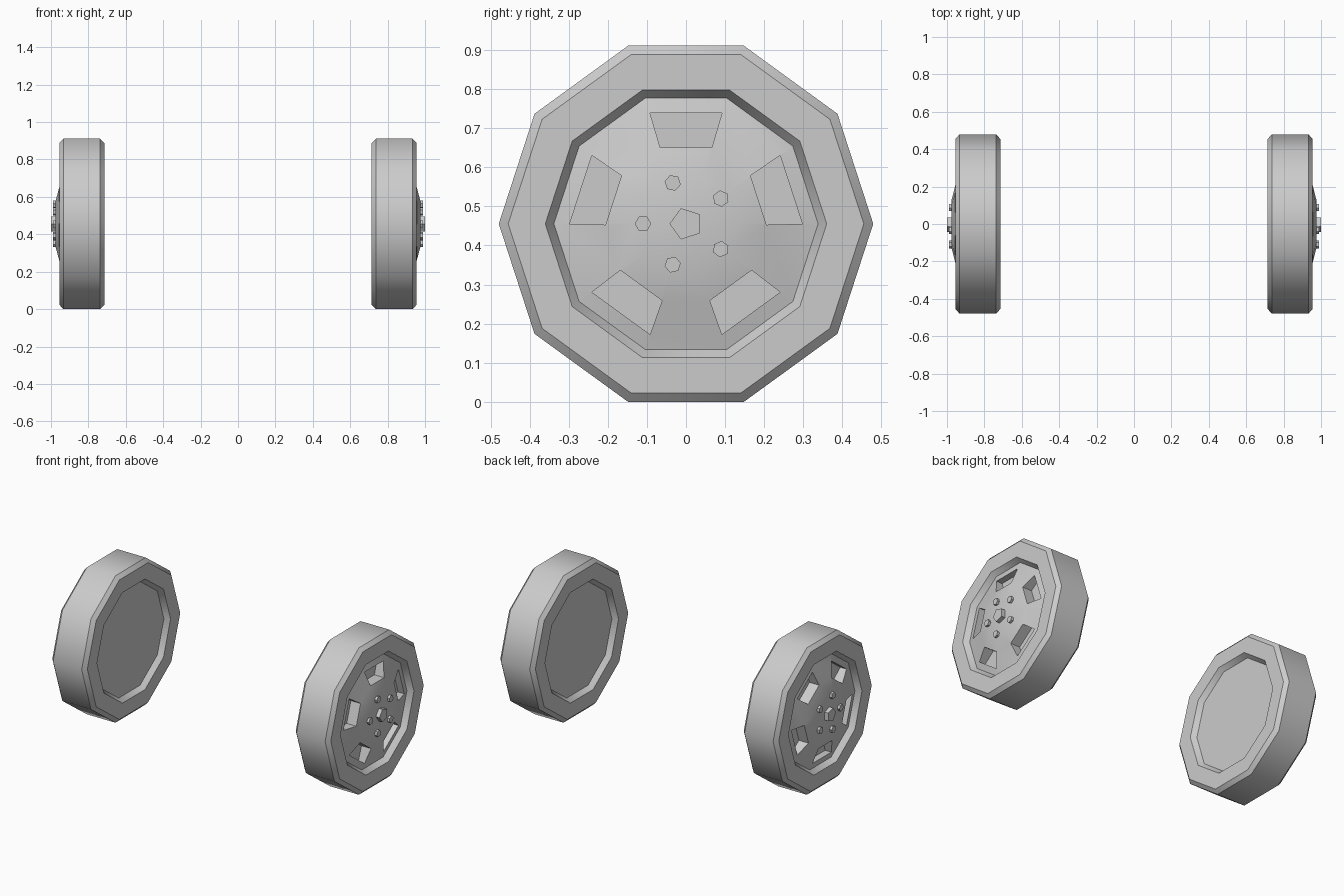
import bpy, bmesh
from math import cos, sin, pi, radians
from mathutils import Matrix, Vector

if "Cube" in bpy.data.objects:
    bpy.data.objects.remove(bpy.data.objects["Cube"])

AXLE_Z = 0.4555
SIDES = 10


def ring(r, n, start=0.0, cy=0.0, cz=0.0):
    return [(cy + r * cos(start + 2 * pi * k / n),
             cz + r * sin(start + 2 * pi * k / n)) for k in range(n)]


def finish(name, bm):
    bmesh.ops.recalc_face_normals(bm, faces=bm.faces[:])
    me = bpy.data.meshes.new(name)
    bm.to_mesh(me)
    bm.free()
    ob = bpy.data.objects.new(name, me)
    bpy.context.collection.objects.link(ob)
    return ob


def loft(bm, sections):
    """Closed solid through sections of (x, outline points)."""
    loops = [[bm.verts.new((x, y, z)) for y, z in pts] for x, pts in sections]
    n = len(loops[0])
    for a, b in zip(loops, loops[1:]):
        for i in range(n):
            bm.faces.new((a[i], a[(i + 1) % n], b[(i + 1) % n], b[i]))
    bm.faces.new(loops[0])
    bm.faces.new(loops[-1])


# Wheel: ten-sided tyre with a flat inner disc and a raised outer disc
profile = [(0.745, 0.338), (0.715, 0.36), (0.715, 0.455), (0.737, 0.479),
           (0.933, 0.479), (0.955, 0.455), (0.955, 0.36), (0.922, 0.338),
           (0.975, 0.13)]
bm = bmesh.new()
loft(bm, [(x, ring(r, SIDES)) for x, r in profile])
wheel = finish("wheel_right", bm)

# Five trapezoid windows sunk into the outer disc
bm = bmesh.new()
for k in range(5):
    c, s = cos(2 * pi * k / 5), sin(2 * pi * k / 5)
    trap = [(-0.092, 0.283), (0.092, 0.283), (0.066, 0.195), (-0.066, 0.195)]
    pts = [(y * c - z * s, y * s + z * c) for y, z in trap]
    loft(bm, [(0.89, pts), (1.1, pts)])
cutter = finish("window_cutter", bm)
cutter.hide_render = True

mod = wheel.modifiers.new("windows", 'BOOLEAN')
mod.operation = 'DIFFERENCE'
mod.solver = 'EXACT'
mod.object = cutter
bpy.context.view_layer.objects.active = wheel
bpy.ops.object.modifier_apply(modifier=mod.name)
bpy.data.objects.remove(cutter)

# Smooth only the shallow corners
bpy.ops.object.select_all(action='DESELECT')
wheel.select_set(True)
bpy.ops.object.shade_smooth_by_angle(angle=radians(38))

# Pentagonal centre cap
bm = bmesh.new()
cap = ring(0.042, 5, pi)
loft(bm, [(0.96, cap), (1.0, cap)])
hub = finish("hub_cap_right", bm)

# Five hexagonal wheel nuts
bm = bmesh.new()
for k in range(5):
    a = pi + 2 * pi * k / 5
    nut = ring(0.021, 6, a, 0.11 * cos(a), 0.11 * sin(a))
    loft(bm, [(0.96, nut), (0.99, nut)])
nuts = finish("wheel_nuts_right", bm)

# Left wheel: the same parts turned half a turn about the y axis
for ob in (wheel, hub, nuts):
    ob.location.z = AXLE_Z
    left = ob.copy()
    left.name = ob.name.replace("right", "left")
    left.rotation_euler = (0, pi, 0)
    bpy.context.collection.objects.link(left)
